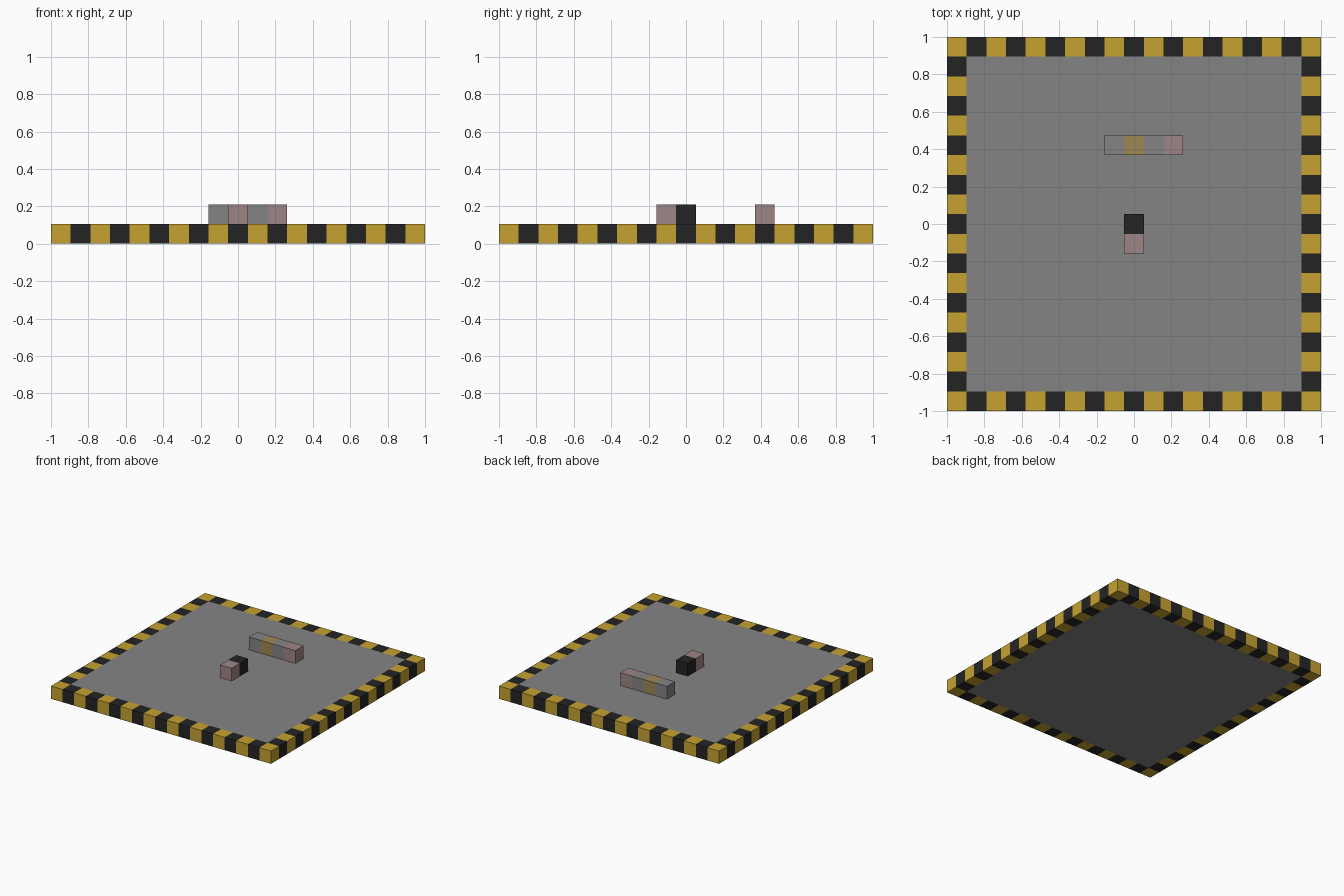
import bpy
import bmesh

cube = bpy.data.objects.get("Cube")
if cube:
    bpy.data.objects.remove(cube, do_unlink=True)

CELLS = 19
S = 2 / CELLS          # side of one block
MID = CELLS // 2       # index of the centre block


def linear(v):
    v /= 255
    return v / 12.92 if v <= 0.04045 else ((v + 0.055) / 1.055) ** 2.4


def material(name, rgb):
    colour = [linear(v) for v in rgb] + [1]
    mat = bpy.data.materials.new(name)
    mat.use_nodes = True
    mat.diffuse_color = colour
    bsdf = mat.node_tree.nodes["Principled BSDF"]
    bsdf.inputs["Base Color"].default_value = colour
    bsdf.inputs["Roughness"].default_value = 0.9
    return mat


yellow = material("hazard yellow", (198, 162, 48))
black = material("hazard black", (36, 36, 36))
grey = material("floor grey", (132, 132, 132))
pink = material("dusty pink", (158, 133, 133))
tan = material("muted tan", (158, 136, 85))


def block_slab(name, i0, j0, nx, ny, layer, mats, rule, keep=lambda i, j: True):
    """One-block-high slab of nx by ny cells, coloured cell by cell."""
    bm = bmesh.new()
    bmesh.ops.create_grid(bm, x_segments=nx, y_segments=ny, size=1)
    for v in bm.verts:
        v.co.x = (i0 + (v.co.x + 1) / 2 * nx) * S - 1
        v.co.y = (j0 + (v.co.y + 1) / 2 * ny) * S - 1
        v.co.z = layer * S

    def cell(point):
        return int((point.x + 1) / S), int((point.y + 1) / S)

    unwanted = [f for f in bm.faces if not keep(*cell(f.calc_center_median()))]
    bmesh.ops.delete(bm, geom=unwanted, context="FACES")
    for f in bm.faces:
        f.material_index = rule(*cell(f.calc_center_median()))

    # Raise the cells; the side walls take the colour of the cell behind them
    base = list(bm.faces)
    ext = bmesh.ops.extrude_face_region(bm, geom=base, use_keep_orig=True)
    for v in (g for g in ext["geom"] if isinstance(g, bmesh.types.BMVert)):
        v.co.z += S
    bmesh.ops.recalc_face_normals(bm, faces=bm.faces)
    for f in bm.faces:
        inside = f.calc_center_median() - f.normal * S * 0.5
        f.material_index = rule(*cell(inside))

    mesh = bpy.data.meshes.new(name)
    bm.to_mesh(mesh)
    bm.free()
    for m in mats:
        mesh.materials.append(m)
    obj = bpy.data.objects.new(name, mesh)
    bpy.context.collection.objects.link(obj)
    return obj


def on_border(i, j):
    return i in (0, CELLS - 1) or j in (0, CELLS - 1)


# Striped border around the platform
block_slab("striped_border", 0, 0, CELLS, CELLS, 0, [yellow, black],
           lambda i, j: (i + j) % 2, on_border)


# Plain blocks: the floor and the two blocks at its centre
def plain_box(name, i0, j0, nx, ny, layer, mat):
    bpy.ops.mesh.primitive_cube_add(size=1, location=(
        (i0 + nx / 2) * S - 1, (j0 + ny / 2) * S - 1, (layer + 0.5) * S))
    obj = bpy.context.object
    obj.name = name
    obj.scale = (nx * S, ny * S, S)
    obj.data.materials.append(mat)


plain_box("floor", 1, 1, CELLS - 2, CELLS - 2, 0, grey)
plain_box("centre_block", MID, MID, 1, 1, 1, black)
plain_box("front_block", MID, MID - 1, 1, 1, 1, pink)

# Row of four blocks towards the back
ROW_COLOURS = [0, 1, 0, 2]
block_slab("back_row", MID - 1, MID + 4, 4, 1, 1, [grey, tan, pink],
           lambda i, j: ROW_COLOURS[i - MID + 1])
